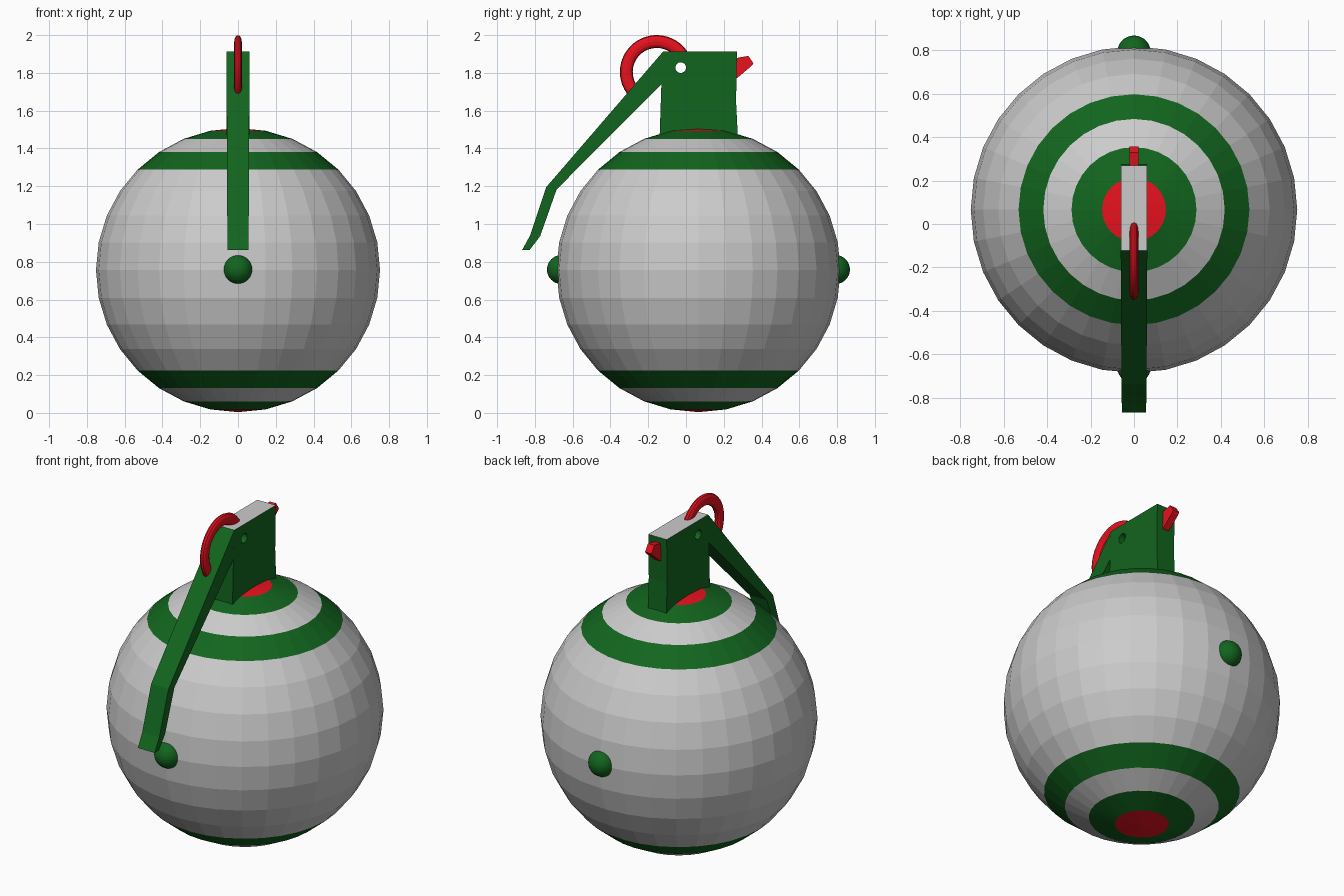
import bpy, bmesh
from math import sin, cos, radians, asin, degrees, pi
from mathutils import Matrix

if "Cube" in bpy.data.objects:
    bpy.data.objects.remove(bpy.data.objects["Cube"])


def material(name, rgb):
    m = bpy.data.materials.new(name)
    m.diffuse_color = (*rgb, 1)
    m.use_nodes = True
    m.node_tree.nodes["Principled BSDF"].inputs["Base Color"].default_value = m.diffuse_color
    return m


GREY = material("grey", (0.8, 0.8, 0.8))
GREEN = material("green", (0.006, 0.13, 0.013))
RED = material("red", (0.8, 0.006, 0.013))
CY, CZ, R = 0.066, 0.756, 0.752      # body centre and radius


def finish(name, bm, *mats):
    bmesh.ops.recalc_face_normals(bm, faces=bm.faces)
    me = bpy.data.meshes.new(name)
    bm.to_mesh(me)
    bm.free()
    for m in mats:
        me.materials.append(m)
    ob = bpy.data.objects.new(name, me)
    bpy.context.collection.objects.link(ob)
    return ob


def slab(pts, half_width):
    """Extrude a side (y, z) profile along x; half_width is a function of z."""
    bm = bmesh.new()
    left, right = ([bm.verts.new((s * half_width(z), y, z)) for y, z in pts]
                   for s in (-1, 1))
    bm.faces.new(left)
    bm.faces.new(right[::-1])
    n = len(pts)
    for i in range(n):
        j = (i + 1) % n
        bm.faces.new((left[j], left[i], right[i], right[j]))
    return bm


# Round body with coloured latitude bands
bm = bmesh.new()
bmesh.ops.create_uvsphere(bm, u_segments=32, v_segments=16, radius=R,
                          matrix=Matrix.Translation((0, CY, CZ)))
for f in bm.faces:
    heights = [v.co.z - CZ for v in f.verts]
    mid = (max(heights) + min(heights)) / 2
    band = int(degrees(asin(min(1, abs(mid) / R))) / 11.25)
    f.material_index = {4: 1, 6: 1, 7: 2}.get(band, 0)
finish("body", bm, GREY, GREEN, RED)

# Small studs at front and back
for name, side in (("front_stud", -1), ("back_stud", 1)):
    bm = bmesh.new()
    bmesh.ops.create_uvsphere(bm, u_segments=32, v_segments=16, radius=0.077,
                              matrix=Matrix.Translation((0, CY + side * 0.725, CZ + 0.003)))
    finish(name, bm, GREEN)

# Fuze block with grey top face and a hole through it
bm = slab([(-0.122, 1.912), (-0.13, 1.75), (-0.14, 1.45), (0.275, 1.45),
           (0.265, 1.65), (0.27, 1.912)], lambda z: 0.061)
bm.normal_update()
for f in bm.faces:
    if min(v.co.z for v in f.verts) > 1.9:
        f.material_index = 1
fuze = finish("fuze_block", bm, GREEN, GREY)

bm = bmesh.new()
bmesh.ops.create_cone(bm, cap_ends=True, segments=24, radius1=0.028, radius2=0.028, depth=0.4,
                      matrix=Matrix.Translation((0, -0.028, 1.828)) @ Matrix.Rotation(pi / 2, 4, 'Y'))
cutter = finish("hole_cutter", bm, GREEN)
cutter.hide_render = True
cutter.hide_viewport = True
cut = fuze.modifiers.new("hole", 'BOOLEAN')
cut.operation = 'DIFFERENCE'
cut.solver = 'EXACT'
cut.object = cutter

# Safety lever, slightly tapered toward its tip
finish("lever", slab([(-0.122, 1.912), (-0.74, 1.195), (-0.825, 0.94), (-0.868, 0.862),
                      (-0.828, 0.862), (-0.772, 0.936), (-0.685, 1.183), (-0.13, 1.74)],
                     lambda z: 0.056 + 0.005 * (z - 0.86)), GREEN)

# Pull ring: flattened arc running from the fuze into the lever
bm = bmesh.new()
steps, sides = 28, 12
loops = []
for i in range(steps + 1):
    a = radians(30 + 200 * i / steps)
    loop = []
    for k in range(sides):
        t = 2 * pi * k / sides
        r = 0.161 + 0.034 * cos(t)
        loop.append(bm.verts.new((0.02 * sin(t), -0.155 + r * cos(a), 1.805 + r * sin(a))))
    loops.append(loop)
for a, b in zip(loops, loops[1:]):
    for k in range(sides):
        j = (k + 1) % sides
        bm.faces.new((a[k], a[j], b[j], b[k]))
bm.faces.new(loops[0])
bm.faces.new(loops[-1])
finish("pull_ring", bm, RED)

# Bent pin end at the back of the fuze
finish("pin_end", slab([(0.25, 1.875), (0.285, 1.882), (0.33, 1.89), (0.357, 1.85),
                        (0.345, 1.835), (0.27, 1.772), (0.25, 1.772)],
                       lambda z: 0.021), RED)
